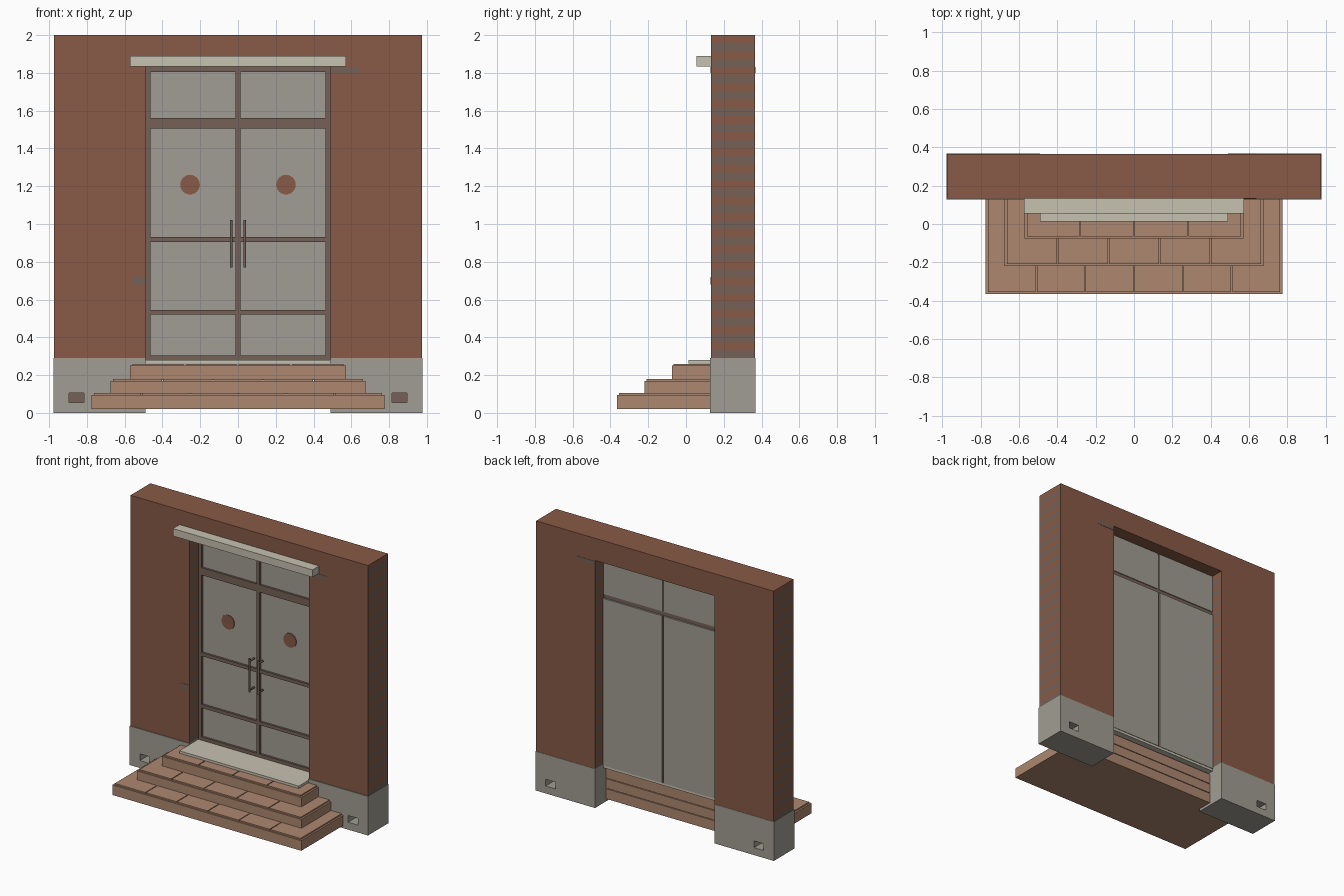
import bpy, bmesh, math
from mathutils import Vector

cube = bpy.data.objects.get("Cube")
if cube:
    bpy.data.objects.remove(cube, do_unlink=True)


def material(name, rgb):
    """Flat colour from 0-255 sRGB values."""
    lin = [((c / 255 + 0.055) / 1.055) ** 2.4 for c in rgb] + [1]
    m = bpy.data.materials.new(name)
    m.use_nodes = True
    m.diffuse_color = lin
    m.node_tree.nodes["Principled BSDF"].inputs["Base Color"].default_value = lin
    return m


BRICK = material("brick red", (136, 90, 70))
MORTAR = material("frame brown", (117, 97, 87))
STONE = material("stone grey", (160, 158, 147))
CREAM = material("cream stone", (198, 193, 176))
TILE = material("step tan", (173, 135, 111))


def finish(name, bm, *mats):
    bmesh.ops.recalc_face_normals(bm, faces=bm.faces)
    me = bpy.data.meshes.new(name)
    bm.to_mesh(me)
    bm.free()
    for m in mats:
        me.materials.append(m)
    ob = bpy.data.objects.new(name, me)
    bpy.context.collection.objects.link(ob)
    return ob


def add_box(bm, x, y, z):
    verts = bmesh.ops.create_cube(bm, size=1)["verts"]
    for v in verts:
        v.co = Vector([(a + b) / 2 + c * (b - a) for (a, b), c in zip((x, y, z), v.co)])


def boxes(name, mat, *parts):
    bm = bmesh.new()
    for p in parts:
        add_box(bm, *p)
    return finish(name, bm, mat)


# Main dimensions
W, OPEN, FRONT, BACK = 0.975, 0.49, 0.132, 0.365
BASE, HEAD, TOP = 0.29, 1.835, 2.0
FLOOR = 0.28

# Brick wall: arch outline, banded on its side and reveal faces
bm = bmesh.new()
outline = [(-W, BASE), (-OPEN, BASE), (-OPEN, HEAD), (OPEN, HEAD),
           (OPEN, BASE), (W, BASE), (W, TOP), (-W, TOP)]
face = bm.faces.new([bm.verts.new((x, FRONT, z)) for x, z in outline])
ext = bmesh.ops.extrude_face_region(bm, geom=[face])
for v in ext["geom"]:
    if isinstance(v, bmesh.types.BMVert):
        v.co.y = BACK
bmesh.ops.recalc_face_normals(bm, faces=bm.faces)
bands = 40
step = (TOP - BASE) / bands
for i in range(1, bands):
    sides = [f for f in bm.faces if abs(f.normal.x) > 0.9]
    geom = sides + list({e for f in sides for e in f.edges}) + list({v for f in sides for v in f.verts})
    bmesh.ops.bisect_plane(bm, geom=geom, plane_co=(0, 0, BASE + i * step), plane_no=(0, 0, 1))
for f in bm.faces:
    if abs(f.normal.x) > 0.9:
        f.material_index = 1 - int((f.calc_center_median().z - BASE) / step) % 2
finish("brick_wall", bm, BRICK, MORTAR)

# Bare mortar patches on the wall
boxes("mortar_patches", MORTAR,
      ((OPEN, 0.64), (FRONT - 0.002, FRONT + 0.002), (1.8, 1.83)),
      ((-0.56, -OPEN), (FRONT - 0.002, FRONT + 0.002), (0.68, 0.72)),
      ((OPEN, 0.64), (BACK - 0.002, BACK + 0.002), (1.8, 1.83)))

# Plinths, each built around a rectangular vent hole with a backing inside
V0, V1, VZ0, VZ1 = 0.815, 0.895, 0.055, 0.105
for side, s in (("left", 1), ("right", -1)):
    def span(a, b):
        return tuple(sorted((s * a, s * b)))
    bm = bmesh.new()
    rings = []
    for y in (0.127, BACK + 0.002):
        outer = [(OPEN, 0), (W + 0.003, 0), (W + 0.003, BASE), (OPEN, BASE)]
        inner = [(V0, VZ0), (V1, VZ0), (V1, VZ1), (V0, VZ1)]
        rings.append([[bm.verts.new((s * x, y, z)) for x, z in r] for r in (outer, inner)])
    (fo, fi), (bo, bi) = rings
    for a, b in ((fo, fi), (bo, bi), (fo, bo), (fi, bi)):
        for k in range(4):
            n = (k + 1) % 4
            bm.faces.new((a[k], a[n], b[n], b[k]))
    finish(side + "_plinth", bm, STONE)
    boxes(side + "_vent_backing", MORTAR, (span(V0, V1), (0.22, 0.27), (VZ0, VZ1)))

# Steps: a solid riser block topped with separate tiles
REAR = 0.24
for name, half, y0, z0, z1, n in (("lower", 0.775, -0.365, 0.02, 0.105, 6),
                                  ("middle", 0.675, -0.22, 0.1, 0.18, 5),
                                  ("upper", 0.572, -0.075, 0.175, 0.26, 4)):
    lip = 0.01
    boxes(name + "_step", TILE, ((-half, half), (y0, REAR), (z0, z1 - lip)))
    w = 2 * (half - lip) / n
    gap = 0.003
    boxes(name + "_step_tiles", TILE,
          *[((-half + lip + i * w + gap, -half + lip + (i + 1) * w - gap),
             (y0 + lip, FRONT - 0.005), (z1 - lip, z1)) for i in range(n)])

# Threshold slab and canopy
boxes("threshold", CREAM, ((-OPEN, OPEN), (0.012, 0.27), (0.262, FLOOR)))
boxes("canopy", CREAM, ((-0.573, 0.573), (0.055, FRONT), (1.835, 1.89)))

# Door frame bars
FY = (0.235, 0.262)
full = (-OPEN, OPEN)
bars = [((-OPEN, -0.463), FY, (FLOOR, HEAD)), ((0.463, OPEN), FY, (FLOOR, HEAD)),
        ((-0.013, 0.013), FY, (FLOOR, HEAD))]
for z in ((FLOOR, 0.305), (0.52, 0.545), (0.905, 0.93), (1.505, 1.56), (1.805, HEAD)):
    bars.append((full, FY, z))
boxes("door_frame", MORTAR, *bars)

# Door leaves and transom lights, roundels and pull handles
for side, s in (("left", 1), ("right", -1)):
    x = tuple(sorted((s * 0.007, s * OPEN)))
    boxes(side + "_door_pane", STONE, (x, (0.25, 0.274), (FLOOR, 1.52)))
    boxes(side + "_transom_pane", STONE, (x, (0.25, 0.268), (1.55, HEAD)))

    bpy.ops.mesh.primitive_cylinder_add(vertices=24, radius=0.052, depth=0.008,
                                        location=(s * 0.254, 0.248, 1.208),
                                        rotation=(math.pi / 2, 0, 0))
    disc = bpy.context.object
    disc.name = side + "_door_roundel"
    disc.data.materials.append(BRICK)

    curve = bpy.data.curves.new(side + "_door_handle", "CURVE")
    curve.dimensions = "3D"
    curve.bevel_depth = 0.007
    curve.bevel_resolution = 2
    curve.use_fill_caps = True
    path = [(0.24, 0.785), (0.2, 0.785), (0.188, 0.8), (0.188, 0.985), (0.2, 1.0), (0.24, 1.0)]
    spline = curve.splines.new("POLY")
    spline.points.add(len(path) - 1)
    for p, (y, z) in zip(spline.points, path):
        p.co = (s * 0.036, y, z, 1)
    # Grip bar runs past its mounts
    grip = curve.splines.new("POLY")
    grip.points.add(1)
    for p, z in zip(grip.points, (0.77, 1.02)):
        p.co = (s * 0.036, 0.188, z, 1)
    curve.materials.append(MORTAR)
    handle = bpy.data.objects.new(side + "_door_handle", curve)
    bpy.context.collection.objects.link(handle)
